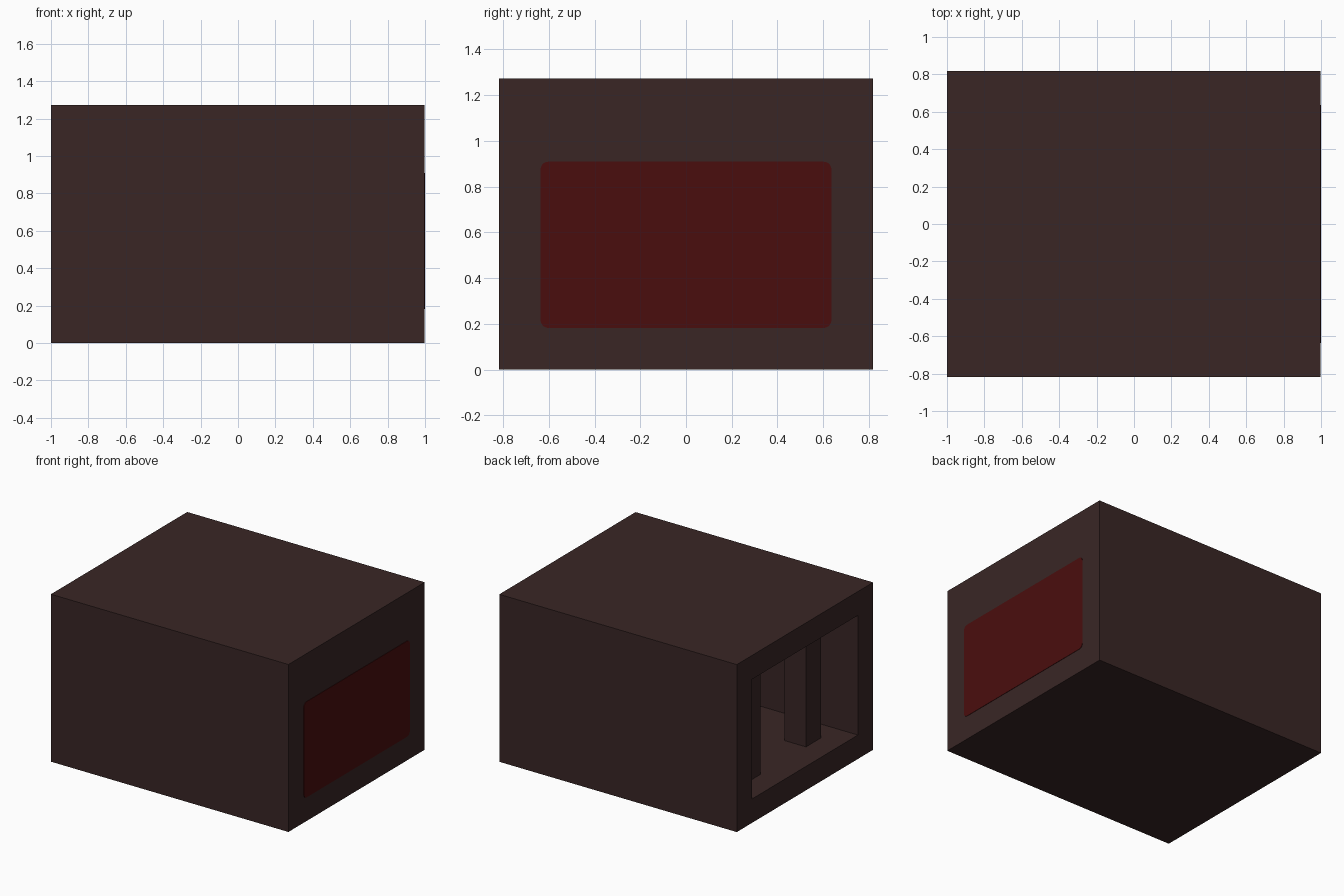
import bpy, bmesh
from mathutils import Vector

U = 2 / 11                      # wall thickness, the module of the whole model
L, W, H = 11 * U, 9 * U, 7 * U  # outer length, width and height
SKIN = 0.003                    # panel thickness

cube = bpy.data.objects.get("Cube")
if cube:
    bpy.data.objects.remove(cube, do_unlink=True)


def material(name, rgb):
    m = bpy.data.materials.new(name)
    m.use_nodes = True
    color = (*rgb, 1)
    m.diffuse_color = color
    m.node_tree.nodes["Principled BSDF"].inputs["Base Color"].default_value = color
    return m


def finish(name, bm, mat):
    bmesh.ops.recalc_face_normals(bm, faces=bm.faces)
    mesh = bpy.data.meshes.new(name)
    bm.to_mesh(mesh)
    bm.free()
    mesh.materials.append(mat)
    obj = bpy.data.objects.new(name, mesh)
    bpy.context.collection.objects.link(obj)
    return obj


def box(lo, hi):
    lo, hi = Vector(lo), Vector(hi)
    bm = bmesh.new()
    bmesh.ops.create_cube(bm, size=1)
    for v in bm.verts:
        v.co = (lo + hi) / 2 + v.co * (hi - lo)
    return bm


brown = material("dark brown", (0.041, 0.0194, 0.0187))
red = material("deep red", (0.0685, 0.004, 0.004))

# Hollow shell, open at the right end
bm = box((-L / 2, -W / 2, 0), (L / 2 - SKIN, W / 2, H))
end = min(bm.faces, key=lambda f: f.calc_center_median().x)
bmesh.ops.inset_individual(bm, faces=[end], thickness=U, use_even_offset=True)
inner = bmesh.ops.extrude_discrete_faces(bm, faces=[end])["faces"][0]
for v in inner.verts:
    v.co.x = L / 2 - U
finish("shell", bm, brown)

# Pair of posts just inside the opening
for side, name in ((1, "left_post"), (-1, "right_post")):
    y = 2 * U * side
    x = -L / 2 + U
    finish(name, box((x, y - U / 2, U), (x + U, y + U / 2, H - U)), brown)

# Thin panel with rounded corners on the closed end
bm = box((L / 2 - 2 * SKIN, -W / 2 + U, U), (L / 2, W / 2 - U, 5 * U))
corners = [e for e in bm.edges if abs(e.verts[0].co.x - e.verts[1].co.x) > SKIN / 2]
bmesh.ops.bevel(bm, geom=corners, offset=0.035, segments=5, profile=0.5, affect='EDGES')
finish("end_panel", bm, red)
